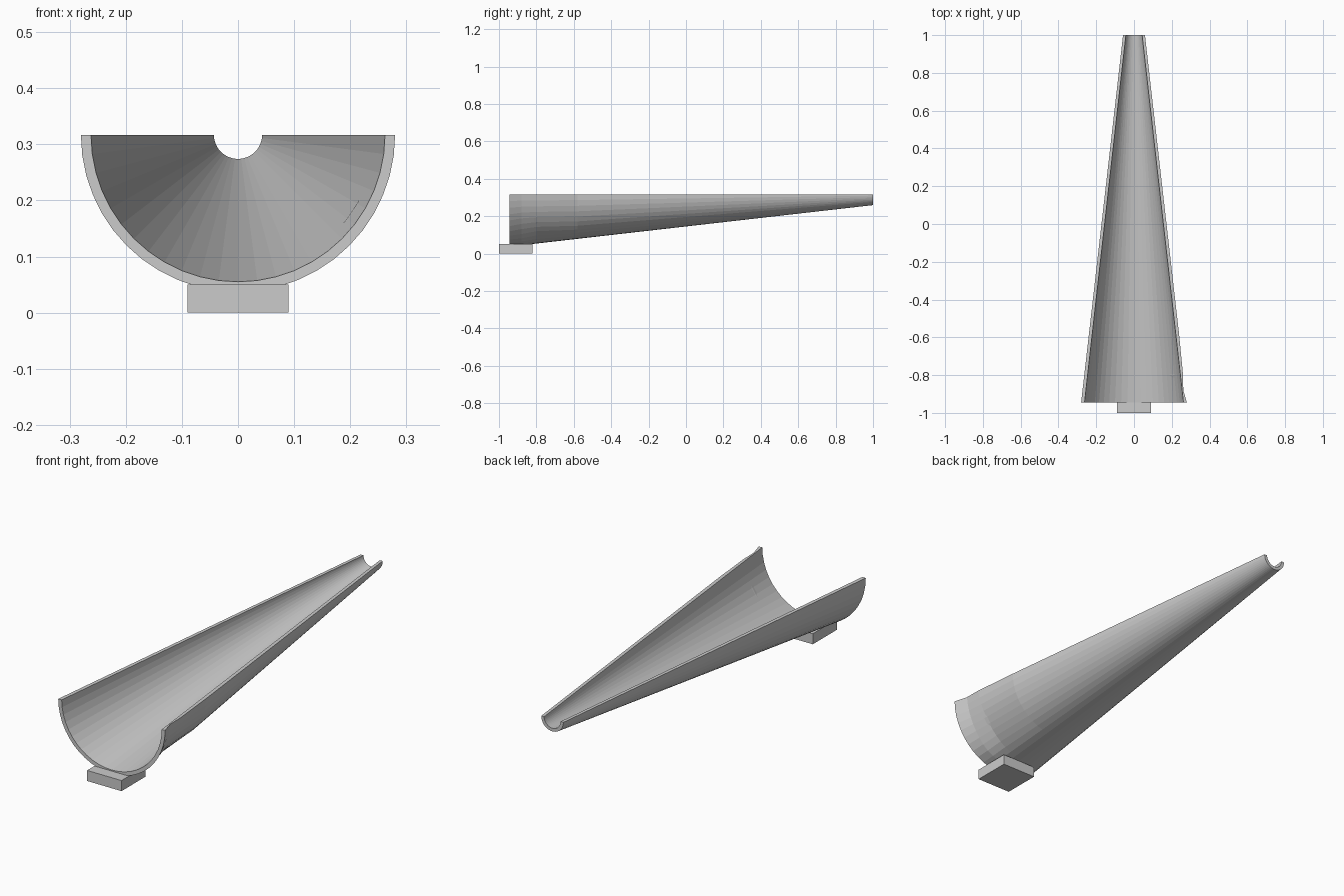
import bpy, bmesh, math

if "Cube" in bpy.data.objects:
    bpy.data.objects.remove(bpy.data.objects["Cube"])

AXIS_Z, Y0, Y1, SEGS = 0.317, -0.945, 1.0, 24


def lerp(a, b, y):
    return a + (b - a) * (y - Y0) / (Y1 - Y0)


def dent(y, deg):
    # shallow dent on the outer right wall near the wide mouth
    centre, depth = {-0.88: (20, 0.016), -0.80: (34, 0.0185)}.get(y, (0, 0))
    return depth * max(0.0, 1 - (abs(deg - centre) / 38) ** 2)


# tapered half-cone trough: outer and inner shells joined by rims and end faces
bm = bmesh.new()
rings = [Y0, -0.88, -0.80, -0.58, Y1]


def shell(r_front, r_back, dented):
    grid = []
    for y in rings:
        row = []
        for i in range(SEGS + 1):
            deg = 180 * i / SEGS
            r = lerp(r_front, r_back, y) - (dent(y, deg) if dented else 0)
            a = math.radians(deg)
            row.append(bm.verts.new((r * math.cos(a), y, AXIS_Z - r * math.sin(a))))
        grid.append(row)
    for a, b in zip(grid, grid[1:]):
        for i in range(SEGS):
            bm.faces.new((a[i], a[i + 1], b[i + 1], b[i]))
    return grid


outer = shell(0.28, 0.058, True)
inner = shell(0.262, 0.043, False)
for k in (0, -1):
    for i in range(SEGS):
        bm.faces.new((outer[k][i], outer[k][i + 1], inner[k][i + 1], inner[k][i]))
    for j in range(len(rings) - 1):
        bm.faces.new((outer[j][k], outer[j + 1][k], inner[j + 1][k], inner[j][k]))
bmesh.ops.recalc_face_normals(bm, faces=bm.faces[:])
mesh = bpy.data.meshes.new("trough")
bm.to_mesh(mesh)
bm.free()
bpy.context.collection.objects.link(bpy.data.objects.new("trough", mesh))

# foot block under the wide end
bpy.ops.mesh.primitive_cube_add(size=1, location=(0, -0.91, 0.025))
foot = bpy.context.object
foot.name = "foot_block"
foot.scale = (0.18, 0.18, 0.05)
